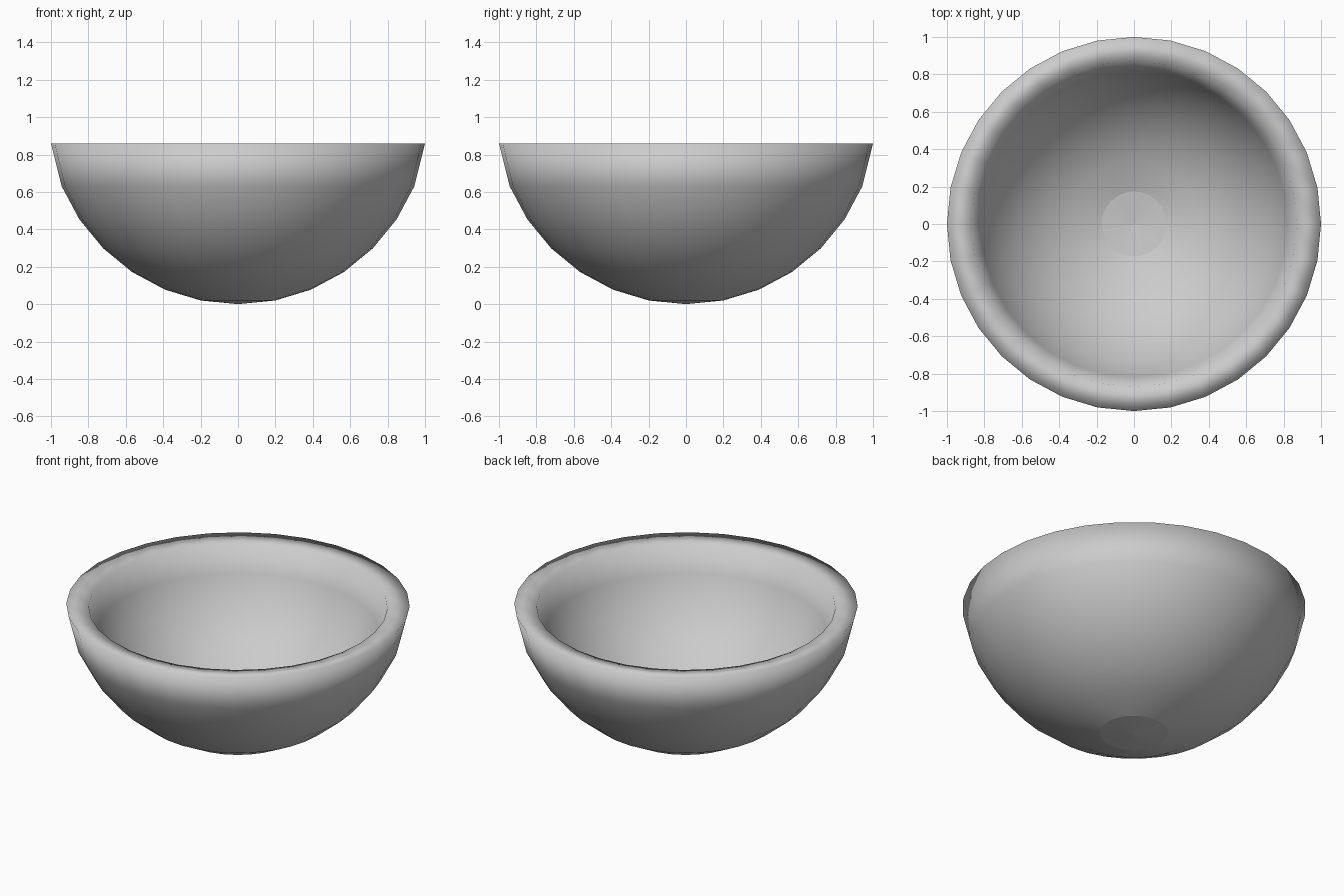
import bpy, bmesh
from math import sin, cos, pi

if "Cube" in bpy.data.objects:
    bpy.data.objects.remove(bpy.data.objects["Cube"])

SEGS = 32
R_OUT, R_IN, CENTRE_Z = 1.02, 0.887, 1.02


def arc(radius, rings):
    """Profile points (r, z) of a sphere's lower part, at 16-ring spacing."""
    return [(radius * sin(i * pi / 16), CENTRE_Z - radius * cos(i * pi / 16))
            for i in rings]


# Closed half profile: outer shell, lip, then inner shell
profile = arc(R_OUT, range(1, 7)) + [(1.0, 0.86)] + arc(R_IN, range(7, 0, -1))

bm = bmesh.new()
loops = [[bm.verts.new((r * cos(2 * pi * k / SEGS), r * sin(2 * pi * k / SEGS), z))
          for k in range(SEGS)] for r, z in profile]

# Bowl walls and rim, smooth shaded
for a, b in zip(loops, loops[1:]):
    for k in range(SEGS):
        n = (k + 1) % SEGS
        bm.faces.new((a[k], a[n], b[n], b[k])).smooth = True

# Shallow triangle fans at the outer and inner bottom, flat shaded
for ring, z in ((loops[0], 0.0), (loops[-1], CENTRE_Z - R_IN)):
    pole = bm.verts.new((0, 0, z))
    for k in range(SEGS):
        bm.faces.new((ring[k], ring[(k + 1) % SEGS], pole))

bmesh.ops.recalc_face_normals(bm, faces=bm.faces)
mesh = bpy.data.meshes.new("bowl")
bm.to_mesh(mesh)
bm.free()
bpy.context.collection.objects.link(bpy.data.objects.new("bowl", mesh))
